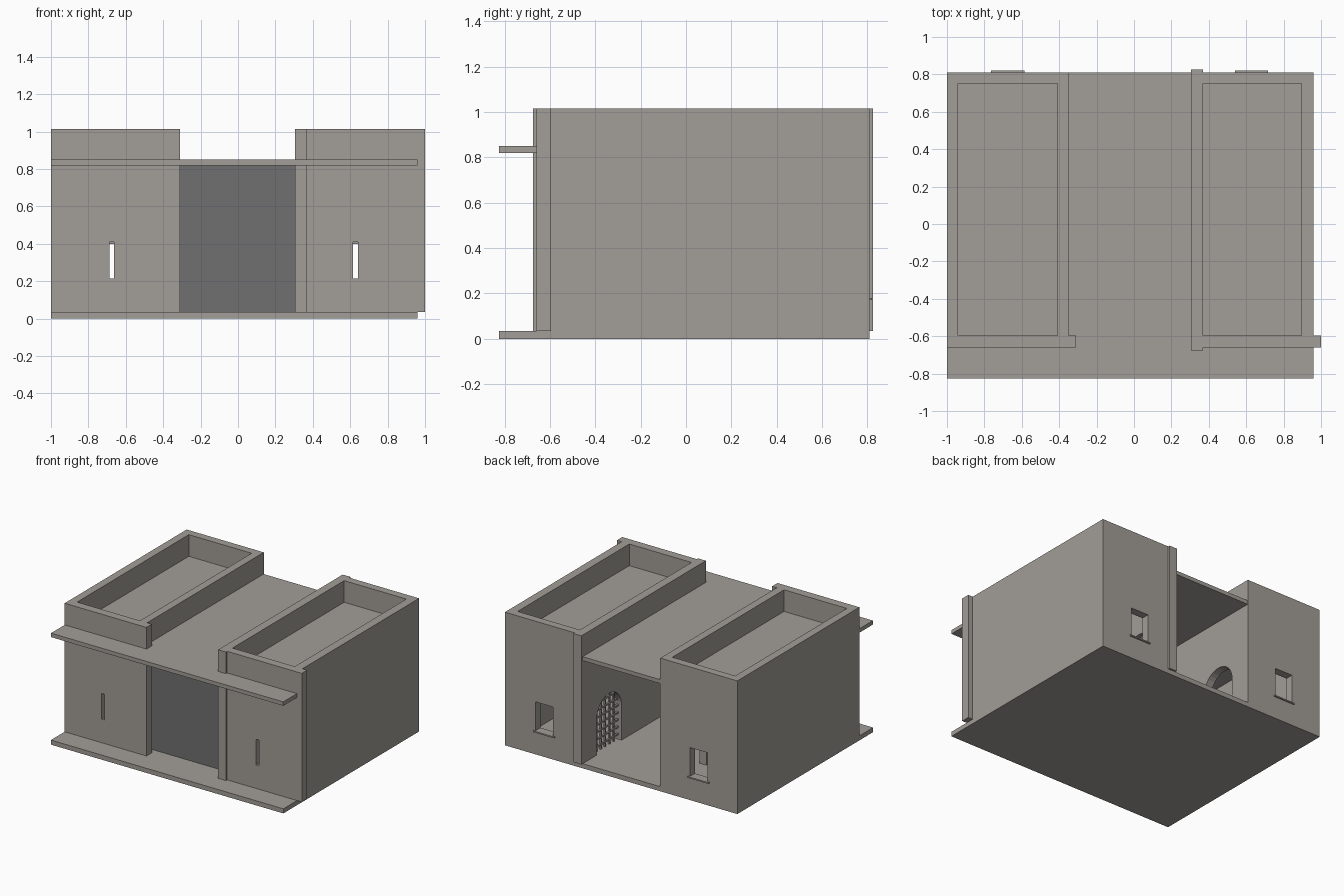
import bpy, math
from math import sin, cos, pi, sqrt
from mathutils import Matrix

if "Cube" in bpy.data.objects:
    bpy.data.objects.remove(bpy.data.objects["Cube"])


def material(name, rgb):
    m = bpy.data.materials.new(name)
    m.diffuse_color = (*rgb, 1)
    m.use_nodes = True
    m.node_tree.nodes["Principled BSDF"].inputs["Base Color"].default_value = m.diffuse_color
    return m


stone = material("stone", (0.36, 0.34, 0.31))
dark = material("dark_grey", (0.16, 0.16, 0.16))


def add(name, mesh, mat):
    ob = bpy.data.objects.new(name, mesh)
    bpy.context.collection.objects.link(ob)
    mesh.materials.clear()
    mesh.materials.append(mat)
    return ob


def box(name, x, y, z, mat=stone):
    v = [(a, b, c) for a in x for b in y for c in z]
    f = [(0, 1, 3, 2), (4, 6, 7, 5), (0, 4, 5, 1), (2, 3, 7, 6), (0, 2, 6, 4), (1, 5, 7, 3)]
    me = bpy.data.meshes.new(name)
    me.from_pydata(v, [], f)
    return add(name, me, mat)


def rect(u, v):
    return [(u[0], v[0]), (u[1], v[0]), (u[1], v[1]), (u[0], v[1])]


def wall(name, loops, depth, axis):
    """Upright wall: outline plus hole loops, filled and extruded along x or y."""
    cu = bpy.data.curves.new(name, 'CURVE')
    cu.dimensions, cu.fill_mode = '2D', 'BOTH'
    cu.extrude = (depth[1] - depth[0]) / 2
    for loop in loops:
        sp = cu.splines.new('POLY')
        sp.points.add(len(loop) - 1)
        sp.use_cyclic_u, sp.use_smooth = True, False
        for p, (u, v) in zip(sp.points, loop):
            p.co = (u, v, 0, 1)
    tmp = bpy.data.objects.new(name + "_outline", cu)
    bpy.context.collection.objects.link(tmp)
    dg = bpy.context.evaluated_depsgraph_get()
    me = bpy.data.meshes.new_from_object(tmp.evaluated_get(dg))
    bpy.data.objects.remove(tmp)
    mid = sum(depth) / 2
    turn = Matrix.Rotation(pi / 2, 4, 'X')
    if axis == 'X':
        turn = Matrix.Translation((mid, 0, 0)) @ Matrix.Rotation(pi / 2, 4, 'Z') @ turn
    else:
        turn = Matrix.Translation((0, mid, 0)) @ turn
    me.transform(turn)
    me.name = name
    for p in me.polygons:
        p.use_smooth = False
    return add(name, me, stone)


Z0, Z1 = 0.035, 1.015
DOOR_Y, DOOR_R, SPRING = 0.49, 0.15, 0.30

# floor and roof slabs
box("floor_slab", (-1, 0.96), (-0.825, 0.81), (0, Z0))
box("roof_slab", (-0.999, 0.959), (-0.825, 0.809), (0.82, 0.85))

# outer side walls
box("left_outer_wall", (-1, -0.94), (-0.6, 0.81), (Z0, Z1))
box("right_outer_wall", (0.895, 0.96), (-0.6, 0.81), (Z0, Z1))

# front walls with slits, back walls with windows and sills
for side, front, back, cx in (("left", (-1, -0.31), (-0.94, -0.41), -0.675),
                              ("right", (0.37, 1.0), (0.37, 0.895), 0.628)):
    slit = rect((cx - 0.013, cx + 0.013), (0.215, 0.41))
    wall(side + "_front_wall", [rect(front, (Z0, Z1)), slit], (-0.66, -0.595), 'Y')
    window = rect((cx - 0.075, cx + 0.075), (0.175, 0.40))
    wall(side + "_back_wall", [rect(back, (Z0, Z1)), window], (0.75, 0.81), 'Y')
    box(side + "_window_sill", (cx - 0.089, cx + 0.089), (0.75, 0.82), (0.17, 0.18))

# passage walls with an arched doorway each
arch = [(DOOR_Y + DOOR_R * cos(pi * i / 16), SPRING + DOOR_R * sin(pi * i / 16))
        for i in range(17)]
for name, ys, xs in (("left_passage_wall", (-0.6, 0.81), (-0.41, -0.35)),
                     ("right_passage_wall", (-0.675, 0.825), (0.305, 0.37))):
    outline = [(ys[0], Z0), (ys[0], Z1), (ys[1], Z1), (ys[1], Z0), (arch[0][0], Z0)]
    outline += arch + [(arch[-1][0], Z0)]
    wall(name, [outline], xs, 'X')

# barred grille in the right doorway
for i in range(-2, 3):
    y = DOOR_Y + i * 0.052
    top = SPRING + sqrt(DOOR_R ** 2 - (i * 0.052) ** 2)
    box("grille_upright", (0.335, 0.349), (y - 0.006, y + 0.006), (Z0, top))
for i in range(7):
    z = 0.075 + i * 0.055
    half = sqrt(max(DOOR_R ** 2 - max(z - SPRING, 0) ** 2, 0))
    box("grille_crossbar", (0.331, 0.345), (DOOR_Y - half, DOOR_Y + half), (z - 0.006, z + 0.006))

# dark gate panel closing the passage
box("gate_panel", (-0.35, 0.305), (-0.55, -0.53), (Z0, 0.849), dark)
